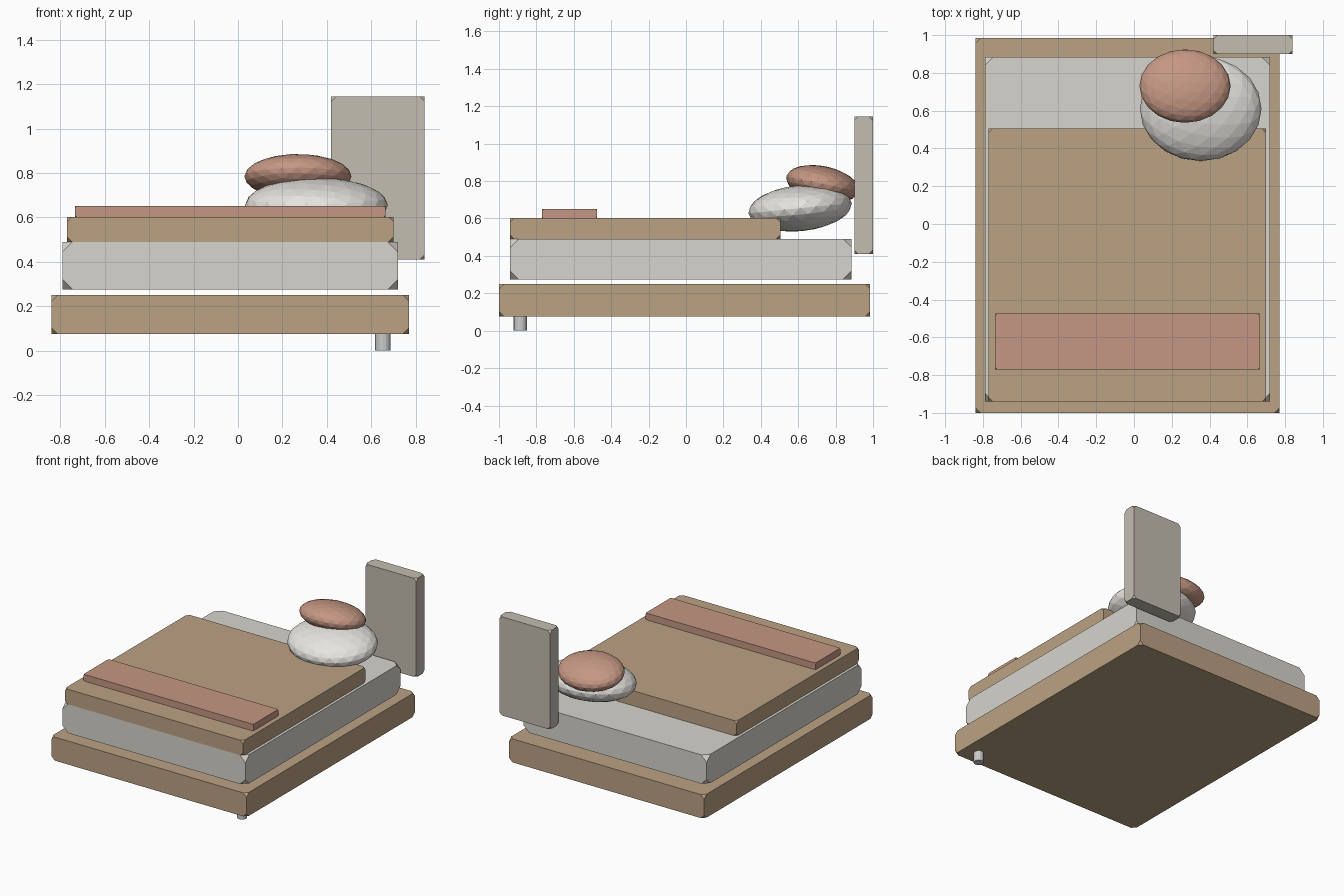
import bpy
from mathutils import Matrix

if "Cube" in bpy.data.objects:
    bpy.data.objects.remove(bpy.data.objects["Cube"])


def material(name, rgb):
    mat = bpy.data.materials.new(name)
    mat.diffuse_color = (*rgb, 1)
    mat.use_nodes = True
    mat.node_tree.nodes["Principled BSDF"].inputs["Base Color"].default_value = mat.diffuse_color
    return mat


wood = material("tan", (0.50, 0.36, 0.23))
linen = material("linen", (0.68, 0.66, 0.61))
panel = material("warm_grey", (0.55, 0.51, 0.44))
coral = material("coral", (0.56, 0.31, 0.23))
white = material("white", (0.80, 0.78, 0.74))


def slab(name, lo, hi, cut, mat):
    """Box between two corners, with its eight corners clipped off."""
    size = [b - a for a, b in zip(lo, hi)]
    mid = [(a + b) / 2 for a, b in zip(lo, hi)]
    bpy.ops.mesh.primitive_cube_add(size=1, location=mid)
    ob = bpy.context.object
    ob.name = name
    ob.data.transform(Matrix.Diagonal((*size, 1)))
    ob.data.materials.append(mat)
    mod = ob.modifiers.new("clipped_corners", 'BEVEL')
    mod.affect = 'VERTICES'
    mod.width = cut
    mod.segments = 1
    mod.limit_method = 'NONE'
    return ob


def pillow(name, centre, radii, tilt, mat):
    """Faceted, flattened ball leaning about the x axis."""
    bpy.ops.mesh.primitive_ico_sphere_add(subdivisions=3, radius=1, location=centre,
                                          rotation=(tilt, 0, 0))
    ob = bpy.context.object
    ob.name = name
    ob.data.transform(Matrix.Diagonal((*radii, 1)))
    ob.data.materials.append(mat)
    return ob


# Frame, mattress and bedding
slab("bed_frame", (-0.84, -1.0, 0.075), (0.77, 0.985, 0.25), 0.028, wood)
slab("mattress", (-0.79, -0.94, 0.275), (0.72, 0.885, 0.49), 0.045, linen)
slab("blanket", (-0.77, -0.94, 0.49), (0.70, 0.505, 0.602), 0.022, wood)
slab("throw", (-0.735, -0.77, 0.60), (0.665, -0.475, 0.652), 0.01, coral)

# Headboard panel
slab("headboard", (0.42, 0.90, 0.41), (0.84, 1.0, 1.145), 0.022, panel)

# Pillows
pillow("large_pillow", (0.353, 0.61, 0.655), (0.322, 0.278, 0.123), 0.1, white)
pillow("small_pillow", (0.27, 0.73, 0.785), (0.241, 0.198, 0.095), -0.2, coral)

# Foot under the front corner
bpy.ops.mesh.primitive_cylinder_add(vertices=16, radius=0.035, depth=0.078,
                                    location=(0.653, -0.886, 0.039))
bpy.context.object.name = "foot"
